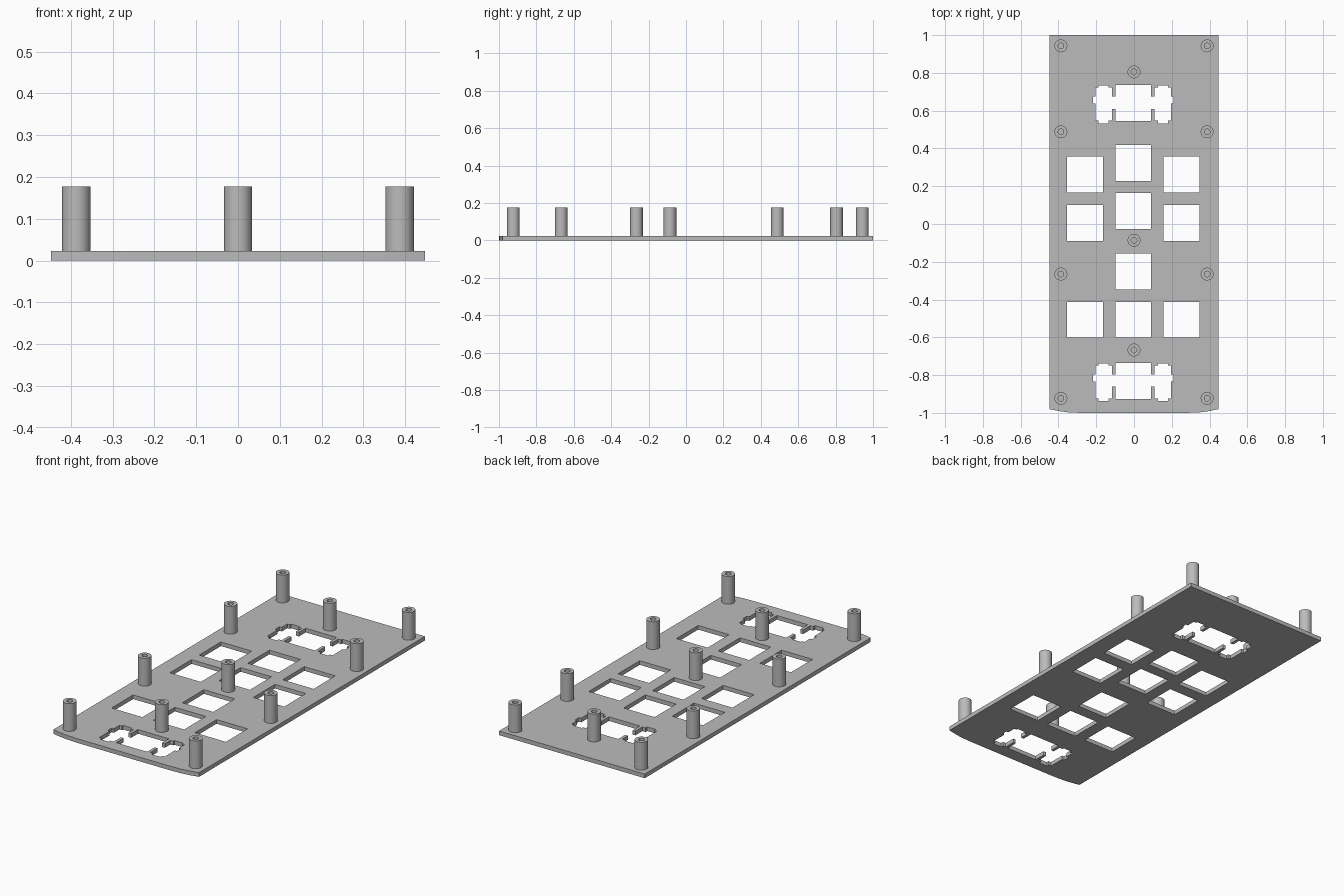
import bpy
import bmesh
from math import cos, sin, tau, radians
from mathutils import Matrix

cube = bpy.data.objects.get("Cube")
if cube:
    bpy.data.objects.remove(cube)

GREY = 0.5
grey = bpy.data.materials.new("grey")
grey.use_nodes = True
grey.diffuse_color = (GREY, GREY, GREY, 1)
grey.node_tree.nodes["Principled BSDF"].inputs["Base Color"].default_value = (GREY, GREY, GREY, 1)

THICK = 0.023     # plate thickness
TOP = 0.177       # top of the posts
KEY = 0.19        # side of a key opening
MID = -0.004      # middle column of openings


def extrude_outlines(name, outlines, z0, z1):
    """Solid from closed outlines; inner outlines become holes."""
    curve = bpy.data.curves.new(name + "_outline", "CURVE")
    curve.dimensions = "2D"
    curve.fill_mode = "BOTH"
    curve.extrude = (z1 - z0) / 2
    for pts in outlines:
        spline = curve.splines.new("POLY")
        spline.points.add(len(pts) - 1)
        for p, (x, y) in zip(spline.points, pts):
            p.co = (x, y, 0, 1)
        spline.use_cyclic_u = True
        spline.use_smooth = False
    helper = bpy.data.objects.new(name + "_helper", curve)
    bpy.context.scene.collection.objects.link(helper)
    bpy.context.view_layer.update()
    graph = bpy.context.evaluated_depsgraph_get()
    mesh = bpy.data.meshes.new_from_object(helper.evaluated_get(graph))
    bpy.data.objects.remove(helper)
    bpy.data.curves.remove(curve)

    # Weld the caps to the walls and lift into place
    bm = bmesh.new()
    bm.from_mesh(mesh)
    bmesh.ops.remove_doubles(bm, verts=bm.verts, dist=0.0001)
    bmesh.ops.recalc_face_normals(bm, faces=bm.faces)
    bm.transform(Matrix.Translation((0, 0, (z0 + z1) / 2)))
    for f in bm.faces:
        f.smooth = False
    bm.to_mesh(mesh)
    bm.free()
    mesh.name = name
    mesh.materials.clear()
    mesh.materials.append(grey)
    obj = bpy.data.objects.new(name, mesh)
    bpy.context.scene.collection.objects.link(obj)
    return obj


def mirrored(half):
    """Complete an outline from its +x half."""
    return half + [(-x, y) for x, y in reversed(half)]


def moved(pts, x, y):
    return [(px + x, py + y) for px, py in pts]


def circle(radius, n=32):
    return [(radius * cos(tau * i / n), radius * sin(tau * i / n)) for i in range(n)]


# Plate outline with a slightly bowed front edge
border = mirrored([(0.447, 1), (0.447, -0.98), (0.4, -0.99), (0.35, -0.997), (0.28, -1)])

# Square key openings
h = KEY / 2
square = mirrored([(h, h), (h, -h)])
keys = [(MID, y) for y in (0.322, 0.069, -0.252, -0.507)]
keys += [(MID + s * 0.256, y) for s in (-1, 1) for y in (0.262, 0.005, -0.507)]

# Wide key openings with a notched slot on each side
wide = mirrored([
    (h, h), (h, 0.035), (0.112, 0.035), (0.112, 0.083),
    (0.131, 0.083), (0.131, 0.093), (0.184, 0.093), (0.184, 0.083),
    (0.2, 0.083), (0.2, 0.035), (0.213, 0.035), (0.213, -0.002),
    (0.2, -0.002), (0.2, -0.092), (0.184, -0.092), (0.184, -0.107),
    (0.131, -0.107), (0.131, -0.092), (0.112, -0.092), (0.112, -0.03),
    (h, -0.03), (h, -h)])

openings = [moved(square, x, y) for x, y in keys]
openings += [moved(wide, MID, y) for y in (0.64, -0.831)]
extrude_outlines("plate", [border] + openings, 0, THICK)

# Hollow screw posts along the sides and the middle
posts = [(s * 0.387, y) for s in (-1, 1) for y in (0.943, 0.488, -0.265, -0.923)]
posts += [(0, y) for y in (0.805, -0.086, -0.667)]
first = extrude_outlines("screw_post", [circle(0.034), circle(0.015)], THICK - 0.005, TOP)
bpy.ops.object.select_all(action="DESELECT")
first.select_set(True)
bpy.context.view_layer.objects.active = first
bpy.ops.object.shade_smooth_by_angle(angle=radians(30))
first.location = (*posts[0], 0)
for x, y in posts[1:]:
    post = first.copy()
    post.location = (x, y, 0)
    bpy.context.scene.collection.objects.link(post)
